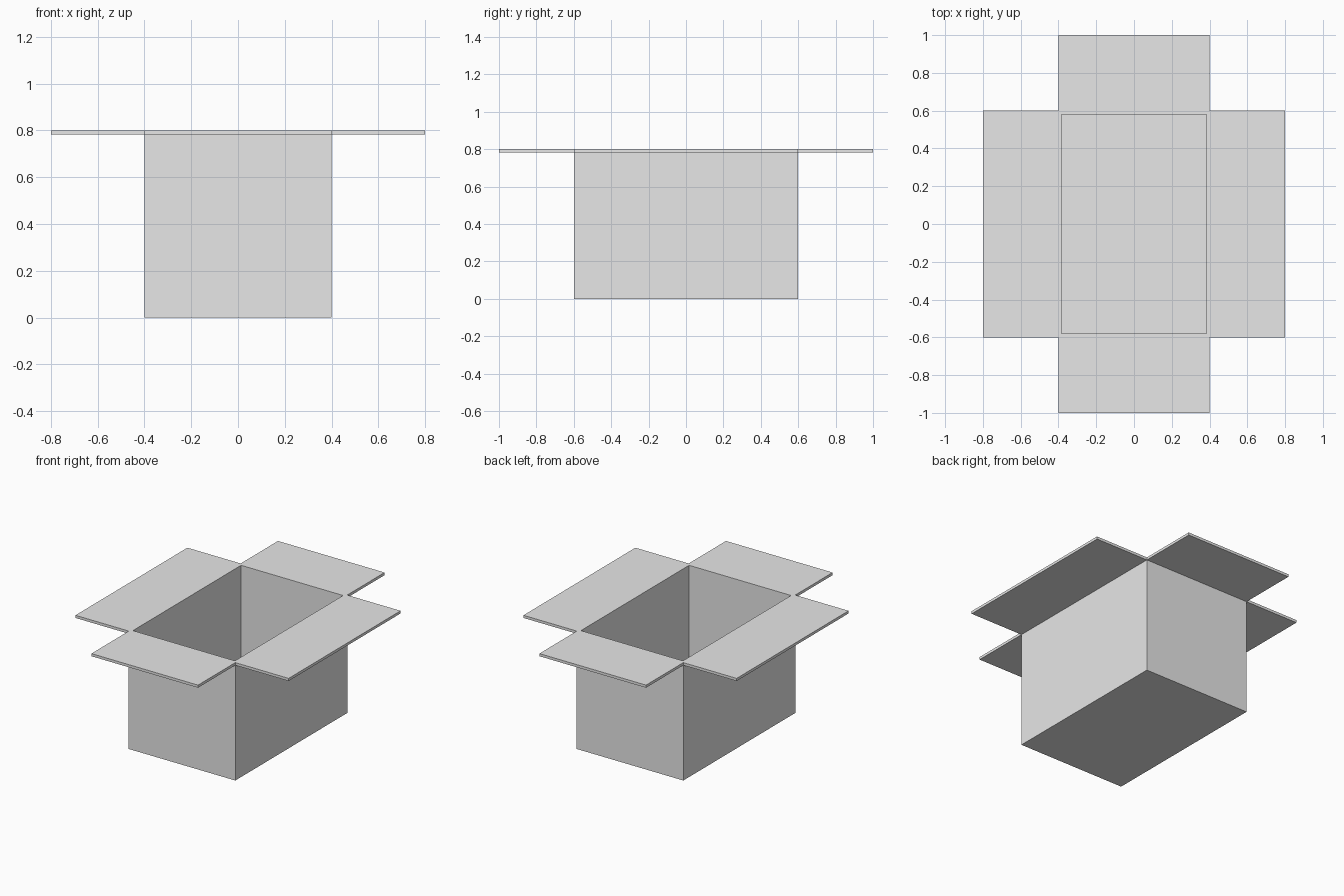
import bpy
import bmesh
from mathutils import Vector

cube = bpy.data.objects.get("Cube")
if cube:
    bpy.data.objects.remove(cube, do_unlink=True)

HALF_X, HALF_Y, HEIGHT = 0.4, 0.6, 0.8
WALL_X, WALL_Y, BOARD = 0.017, 0.02, 0.018
FLAP = 0.4

# One plain card colour
card = bpy.data.materials.new("light grey card")
card.use_nodes = True
grey = (0.8, 0.8, 0.8, 1)
card.diffuse_color = grey
card.node_tree.nodes["Principled BSDF"].inputs["Base Color"].default_value = grey


def finish(name, bm):
    bmesh.ops.recalc_face_normals(bm, faces=bm.faces)
    mesh = bpy.data.meshes.new(name)
    bm.to_mesh(mesh)
    bm.free()
    mesh.materials.append(card)
    obj = bpy.data.objects.new(name, mesh)
    bpy.context.collection.objects.link(obj)
    return obj


def block(bm, low, high):
    low, high = Vector(low), Vector(high)
    verts = bmesh.ops.create_cube(bm, size=1)["verts"]
    for v in verts:
        v.co = (low + high) / 2 + v.co * (high - low)
    return verts


# Open box: hollowed by insetting the top face and pushing it down to the floor
bm = bmesh.new()
block(bm, (-HALF_X, -HALF_Y, 0), (HALF_X, HALF_Y, HEIGHT))
top = max(bm.faces, key=lambda f: f.calc_center_median().z)
bmesh.ops.inset_individual(bm, faces=[top], thickness=WALL_X)
for v in top.verts:
    v.co.x = (HALF_X - WALL_X) * (1 if v.co.x > 0 else -1)
    v.co.y = (HALF_Y - WALL_Y) * (1 if v.co.y > 0 else -1)
floor = bmesh.ops.extrude_discrete_faces(bm, faces=[top])["faces"][0]
for v in floor.verts:
    v.co.z = BOARD
finish("box_body", bm)

# Four flaps folded out level with the rim
for name, side in (("left_flap", 1), ("right_flap", -1)):
    bm = bmesh.new()
    x0, x1 = sorted((side * HALF_X, side * (HALF_X + FLAP)))
    block(bm, (x0, -HALF_Y, HEIGHT - BOARD), (x1, HALF_Y, HEIGHT))
    finish(name, bm)

for name, side in (("back_flap", 1), ("front_flap", -1)):
    bm = bmesh.new()
    y0, y1 = sorted((side * HALF_Y, side * (HALF_Y + FLAP)))
    block(bm, (-HALF_X, y0, HEIGHT - BOARD), (HALF_X, y1, HEIGHT))
    finish(name, bm)
